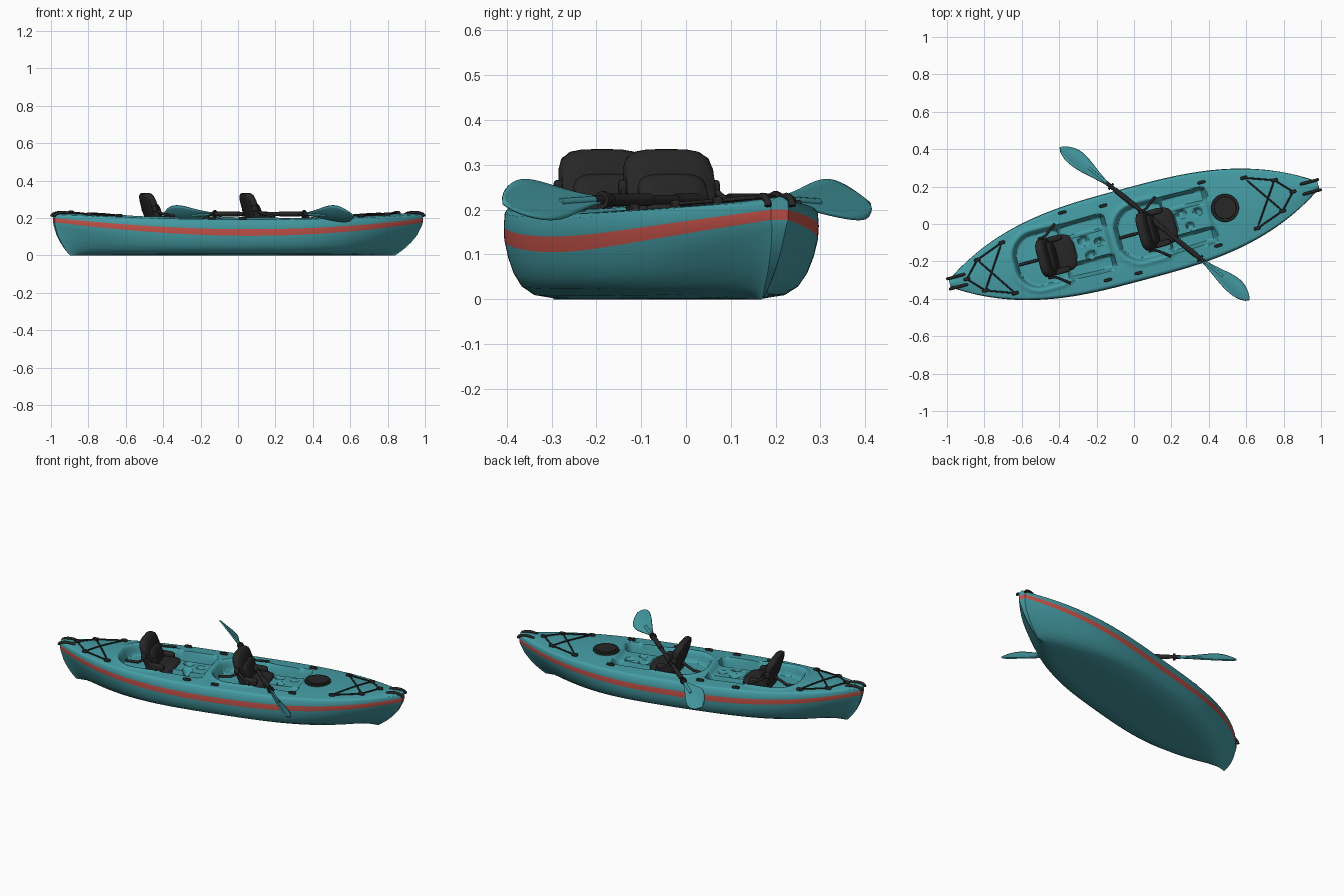
import bpy, bmesh, math
from mathutils import Matrix, Vector

cube = bpy.data.objects.get("Cube")
if cube:
    bpy.data.objects.remove(cube, do_unlink=True)


def material(name, rgb):
    m = bpy.data.materials.new(name)
    m.use_nodes = True
    m.diffuse_color = (*rgb, 1)
    m.node_tree.nodes["Principled BSDF"].inputs["Base Color"].default_value = (*rgb, 1)
    return m


TEAL = material("teal plastic", (0.06, 0.34, 0.38))
RED = material("coral stripe", (0.58, 0.09, 0.07))
BLACK = material("black fabric", (0.02, 0.02, 0.02))

# The boat lies at an angle; parts are built along its own axis
BOAT = Matrix.Translation((0, -0.055, 0)) @ Matrix.Rotation(math.radians(15), 4, 'Z')
PADDLE = Matrix.Translation((0.115, 0.008, 0.222)) @ Matrix.Rotation(math.radians(-38.9), 4, 'Z')
LENGTH = 1.02


def finish(name, bm, mats, matrix=BOAT, angle=40):
    bmesh.ops.recalc_face_normals(bm, faces=bm.faces)
    me = bpy.data.meshes.new(name)
    bm.to_mesh(me)
    bm.free()
    for m in mats:
        me.materials.append(m)
    ob = bpy.data.objects.new(name, me)
    bpy.context.scene.collection.objects.link(ob)
    ob.matrix_world = matrix
    bpy.ops.object.select_all(action='DESELECT')
    ob.select_set(True)
    bpy.context.view_layer.objects.active = ob
    bpy.ops.object.shade_smooth_by_angle(angle=math.radians(angle))
    return ob


def soft_box(name, centre, half, mat=BLACK, lean=0, power=4, matrix=BOAT):
    """Pillow shape; lean shifts it backwards with height."""
    bm = bmesh.new()
    bmesh.ops.create_uvsphere(bm, u_segments=24, v_segments=14, radius=1)
    for v in bm.verts:
        k = sum(abs(c) ** power for c in v.co) ** (-1 / power)
        p = Vector(c * k * h for c, h in zip(v.co, half))
        p.x -= lean * p.z
        v.co = p + Vector(centre)
    return finish(name, bm, [mat], matrix)


def tube(name, points, radius, mat=BLACK, matrix=BOAT):
    cu = bpy.data.curves.new(name, 'CURVE')
    cu.dimensions = '3D'
    cu.bevel_depth = radius
    cu.bevel_resolution = 2
    cu.use_fill_caps = True
    sp = cu.splines.new('POLY')
    sp.points.add(len(points) - 1)
    for p, co in zip(sp.points, points):
        p.co = (*co, 1)
    cu.materials.append(mat)
    ob = bpy.data.objects.new(name, cu)
    bpy.context.scene.collection.objects.link(ob)
    ob.matrix_world = matrix


def disc(name, centre, radius, height, mat):
    bm = bmesh.new()
    bmesh.ops.create_cone(bm, cap_ends=True, segments=40, radius1=radius, radius2=radius * 0.94,
                          depth=height, matrix=Matrix.Translation(centre))
    return finish(name, bm, [mat])


def half_width(u):
    return 0.02 + 0.23 * (1 - abs(u) ** 3)


def sheer(u):
    return 0.19 + 0.027 * u * u


# Deck recesses: start, end, side offset, half width, corner radius, depth
WELLS = []
for s in (-0.66, -0.10):
    WELLS.append((s, s + 0.34, 0, 0.155, 0.13, 0.06))
    WELLS.append((s + 0.2, s + 0.53, 0, 0.155, 0.05, 0.022))
    for side in (-1, 1):
        WELLS.append((s + 0.26, s + 0.53, side * 0.108, 0.047, 0.03, 0.085))
# Cup holders
for s, w, r in ((-0.27, 0.035, 0.035), (-0.19, 0.01, 0.03), (-0.25, -0.05, 0.035),
                (0.27, 0.04, 0.035), (0.30, -0.035, 0.03), (0.36, 0.03, 0.03)):
    WELLS.append((s - r, s + r, w, r, r, 0.055))


def deck_z(s, w):
    u = max(-1, min(1, s / LENGTH))
    top = sheer(u) + 0.012 * (1 - min(1, (w / half_width(u)) ** 2))
    depth, lip = 0, 0
    for s0, s1, c, hw, r, d in WELLS:
        qx = abs(s - (s0 + s1) / 2) - (s1 - s0) / 2 + r
        qy = abs(w - c) - hw + r
        dist = math.hypot(max(qx, 0), max(qy, 0)) + min(max(qx, qy), 0) - r
        k = max(0, min(1, -dist / 0.02))
        depth = max(depth, d * k * k * (3 - 2 * k))
        if d == 0.06:
            lip = max(lip, 0.006 * math.exp(-((dist - 0.012) / 0.012) ** 2))
    return top + (lip if depth == 0 else 0) - depth


# Hull with deck: closed sections joined along the length
LOWER = ((0.985, 0.72), (0.95, 0.45), (0.88, 0.22), (0.75, 0.07), (0.5, 0.01), (0.25, 0), (0, 0))


def hull_side(u):
    top = sheer(u)
    hi, lo = top - 0.05 + 0.033 * u * u, top - 0.085 + 0.045 * u * u
    rows = [(0.95, top), (0.985, top - 0.008), (1, hi), (1, lo)]
    for f, h in LOWER:
        pinch = 1 - 0.65 * (1 - h) * abs(u) ** 5
        lift = 0.035 * u ** 8 * f
        rows.append((f * pinch, h * lo + lift))
    rake = 0.15 if u > 0 else 0.09
    return [((LENGTH - rake * max(0, 1 - z / 0.2) ** 2) * u, f * half_width(u), z) for f, z in rows]


STATIONS, ACROSS = 220, 72
bm = bmesh.new()
rings = []
for i in range(STATIONS + 1):
    u = math.sin((i / STATIONS - 0.5) * math.pi) * 0.3 + (2 * i / STATIONS - 1) * 0.7
    left = hull_side(u)
    right = [(s, -w, z) for s, w, z in reversed(left[:-1])]
    s, rim, z = left[0]
    deck = []
    for j in range(1, ACROSS):
        w = rim * (2 * j / ACROSS - 1)
        deck.append((s, w, deck_z(s, w)))
    rings.append([bm.verts.new(p) for p in left + right + deck])
n, rows = len(rings[0]), len(LOWER) + 4
last = 2 * rows - 2
for a, b in zip(rings, rings[1:]):
    for j in range(n):
        k = (j + 1) % n
        f = bm.faces.new((a[j], a[k], b[k], b[j]))
        f.material_index = 1 if j in (2, last - 3) else 0
for ring in (rings[0], rings[-1]):
    for j in range(rows - 1):
        quad = (ring[j], ring[j + 1], ring[last - j - 1], ring[last - j])
        f = bm.faces.new(quad if j < rows - 2 else (quad[0], quad[1], quad[3]))
        f.material_index = 1 if j == 2 else 0
    bm.faces.new([ring[0]] + ring[last:])
finish("hull", bm, [TEAL, RED], angle=50)

# Seats with padded back, cushion and straps
for label, s in (("rear", -0.485), ("front", 0.07)):
    soft_box(label + "_seat_back", (s, 0, 0.245), (0.028, 0.104, 0.09), lean=0.3)
    soft_box(label + "_seat_lumbar_pad", (s + 0.025, 0, 0.225), (0.025, 0.08, 0.055), lean=0.3)
    soft_box(label + "_seat_cushion", (s + 0.075, 0, 0.165), (0.085, 0.1, 0.026))
    tube(label + "_seat_rear_strap", [(s - 0.15, 0, deck_z(s - 0.15, 0) + 0.008),
                                      (s - 0.08, 0, 0.16), (s - 0.01, 0, 0.2)], 0.008)
    for side, tag in ((1, "left"), (-1, "right")):
        end = s + 0.09
        tube(f"{label}_seat_{tag}_strap", [(s - 0.01, side * 0.1, 0.25), (s + 0.03, side * 0.118, 0.225),
                                           (end, side * 0.165, deck_z(end, side * 0.165) + 0.006)], 0.007)
        soft_box(f"{label}_seat_{tag}_bolster", (s + 0.055, side * 0.088, 0.19), (0.055, 0.016, 0.022))
        soft_box(f"{label}_seat_{tag}_buckle", (s - 0.005, side * 0.106, 0.25), (0.014, 0.01, 0.016))

# Round deck hatch
z = deck_z(0.507, 0.01)
disc("hatch_rim", (0.507, 0.01, z), 0.077, 0.014, BLACK)
disc("hatch_lid", (0.507, 0.01, z + 0.007), 0.062, 0.012, BLACK)


# Elastic deck lacing with anchors, and carry handles, at each end
def on_deck(s, w, up=0.006):
    return (s, w, deck_z(s, w) + up)


for label, d, near, far in (("bow", 1, 0.645, 0.80), ("stern", -1, 0.695, 0.845)):
    a, b = 0.14, 0.085
    corners = [(d * near, a), (d * far, b), (d * near, -a), (d * far, -b)]
    path = [corners[i] for i in (1, 0, 3, 2, 1)] + [(d * (far + 0.08), 0), corners[3]]
    line = []
    for (s0, w0), (s1, w1) in zip(path, path[1:]):
        for k in range(9):
            line.append(on_deck(s0 + (s1 - s0) * k / 8, w0 + (w1 - w0) * k / 8))
    tube(label + "_deck_cord", line, 0.0045)
    for i, (s, w) in enumerate(corners + [(d * (far + 0.08), 0)]):
        soft_box(f"{label}_cord_anchor_{i + 1}", on_deck(s, w), (0.018, 0.009, 0.009))
    for side, tag in ((1, "left"), (-1, "right")):
        arch = []
        for k in range(11):
            t = math.pi * k / 10
            arch.append((d * (0.975 - 0.05 * math.cos(t)), side * 0.028, 0.208 + 0.022 * math.sin(t)))
        tube(f"{label}_{tag}_carry_handle", arch, 0.008)

# Small rim fittings
for i, (s, w) in enumerate(((-0.34, 0.212), (-0.12, 0.19), (-0.198, -0.2), (-0.03, -0.207),
                            (0.42, 0.175), (0.42, -0.175))):
    soft_box(f"rim_fitting_{i + 1}", on_deck(s, w, 0.004), (0.022, 0.008, 0.009))

# Paddle: shaft, grips and two cupped blades
tube("paddle_shaft", [(-0.34, 0, 0), (0.34, 0, 0)], 0.011, matrix=PADDLE)
for side, tag in ((-1, "rear"), (1, "front")):
    tube(f"paddle_{tag}_grip", [(side * 0.14, 0, 0), (side * 0.28, 0, 0)], 0.014, matrix=PADDLE)
    tube(f"paddle_{tag}_drip_ring", [(side * 0.30, 0, 0), (side * 0.312, 0, 0)], 0.02, matrix=PADDLE)
    tube(f"paddle_{tag}_neck", [(side * 0.32, 0, 0), (side * 0.46, 0, -0.006)], 0.009, TEAL, PADDLE)
    bm = bmesh.new()
    bmesh.ops.create_grid(bm, x_segments=24, y_segments=8, size=1)
    for v in bm.verts:
        k, t = (v.co.x + 1) / 2, v.co.y
        w = t * (0.058 * max(0, math.sin(math.pi * k ** 1.8)) ** 0.75 + 0.009 * (1 - k) + 0.001)
        v.co = (side * (0.32 + 0.33 * k), w, 2.5 * w * w - 0.012 * k)
    tilt = Matrix.Rotation(math.radians(-45), 4, 'X')
    blade = finish(f"paddle_{tag}_blade", bm, [TEAL], PADDLE @ tilt)
    thick = blade.modifiers.new("thickness", 'SOLIDIFY')
    thick.thickness = 0.007
    thick.offset = 0
tube("paddle_ferrule", [(-0.05, 0, 0), (0.05, 0, 0)], 0.014, matrix=PADDLE)
